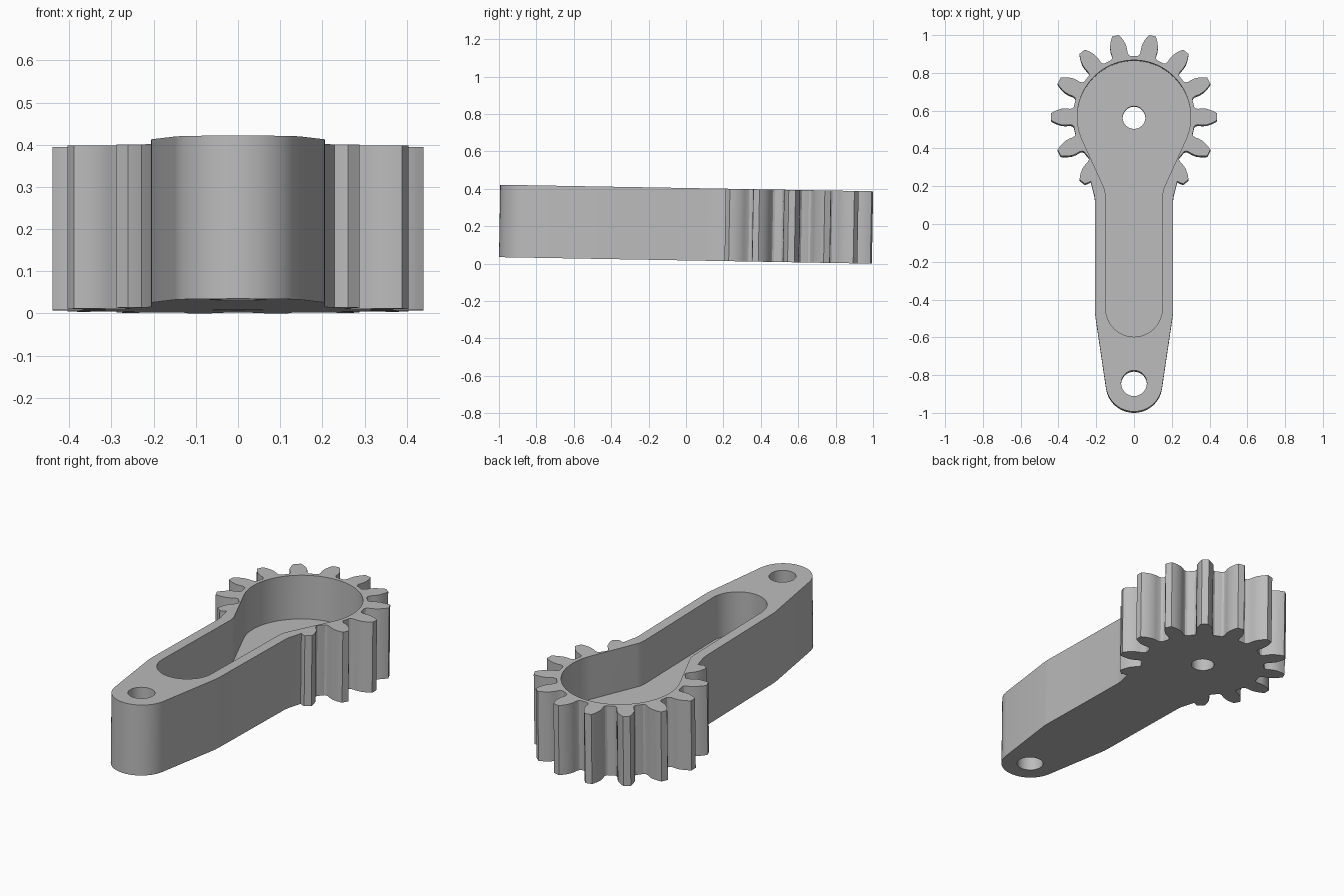
import bpy, bmesh
from math import radians, degrees, sin, cos, pi
from mathutils import Matrix

cube = bpy.data.objects.get("Cube")
if cube:
    bpy.data.objects.remove(cube, do_unlink=True)

HEIGHT, FLOOR = 0.387, 0.147
GEAR_Y, EYE_Y = 0.561, -0.85
TEETH = 14


def arc(cy, r, start, end, n):
    """Points on a circle centred on the model's long axis."""
    steps = [radians(start + (end - start) * i / n) for i in range(n + 1)]
    return [(r * cos(a), cy + r * sin(a)) for a in steps]


def mirrored(points):
    return [(-x, y) for x, y in reversed(points)]


def prism(name, outline, z0, z1):
    """Extrude a counter-clockwise outline from z0 to z1."""
    bm = bmesh.new()
    face = bm.faces.new([bm.verts.new((x, y, z0)) for x, y in outline])
    top = bmesh.ops.extrude_face_region(bm, geom=[face])["geom"]
    verts = [v for v in top if isinstance(v, bmesh.types.BMVert)]
    bmesh.ops.translate(bm, verts=verts, vec=(0, 0, z1 - z0))
    bmesh.ops.recalc_face_normals(bm, faces=bm.faces)
    mesh = bpy.data.meshes.new(name)
    bm.to_mesh(mesh)
    bm.free()
    obj = bpy.data.objects.new(name, mesh)
    bpy.context.collection.objects.link(obj)
    return obj


# Half tooth: radius and half width, from root fillet to tip
FLANK = [(0.316, 0.064), (0.318, 0.053), (0.326, 0.045), (0.338, 0.042),
         (0.36, 0.044), (0.385, 0.0425), (0.41, 0.034), (0.427, 0.026),
         (0.44, 0.018)]


def tooth(k):
    a = 2 * pi * k / TEETH
    rising = [(r, -w) for r, w in FLANK]
    falling = [(r, w) for r, w in reversed(FLANK)]
    if k == -2:                      # lower flank merges into the arm
        rising = rising[6:]
    if k == TEETH // 2 + 2:
        falling = falling[:3]
    return [(r * cos(a) - w * sin(a), GEAR_Y + r * sin(a) + w * cos(a))
            for r, w in rising + falling]


# Outline of lever arm and gear sector in one loop
arm_side = [(0.205, -0.49), (0.206, -0.46), (0.206, 0.11), (0.209, 0.14)]
outline = list(arm_side)
for k in range(-2, TEETH // 2 + 3):
    outline += tooth(k)
outline += mirrored(arm_side)
outline += arc(EYE_Y, 0.15, -172, -8, 32)
lever = prism("gear_lever", outline, 0, HEIGHT)

# Keyhole pocket and the two bores
pocket_side = [(0.15, 0.14), (0.154, 0.172), (0.163, 0.195)]
pocket = pocket_side + arc(GEAR_Y, 0.3, -25, 205, 72)
pocket += mirrored(pocket_side) + arc(-0.454, 0.15, 180, 360, 32)
cutters = [
    prism("pocket_cutter", pocket, FLOOR, HEIGHT + 0.1),
    prism("hub_bore_cutter", arc(GEAR_Y, 0.06, 0, 352.5, 47), -0.1, FLOOR + 0.1),
    prism("eye_bore_cutter", arc(EYE_Y, 0.068, 0, 352.5, 47), -0.1, HEIGHT + 0.1),
]
bpy.ops.object.select_all(action='DESELECT')
lever.select_set(True)
bpy.context.view_layer.objects.active = lever
for cutter in cutters:
    cutter.hide_render = True
    cut = lever.modifiers.new(cutter.name, 'BOOLEAN')
    cut.operation, cut.solver, cut.object = 'DIFFERENCE', 'EXACT', cutter
    bpy.ops.object.modifier_apply(modifier=cut.name)
    bpy.data.objects.remove(cutter, do_unlink=True)

# Slight nose-up tilt, resting on the gear end
lever.data.transform(Matrix.Rotation(radians(-1), 4, 'X'))
low = min(v.co.z for v in lever.data.vertices)
lever.data.transform(Matrix.Translation((0, 0, -low)))

# Plain grey finish
grey = bpy.data.materials.new("plain_grey")
grey.use_nodes = True
color = (0.5, 0.5, 0.5, 1)
grey.diffuse_color = color
grey.node_tree.nodes["Principled BSDF"].inputs["Base Color"].default_value = color
lever.data.materials.clear()
lever.data.materials.append(grey)
bpy.ops.object.shade_smooth_by_angle(angle=radians(30))
